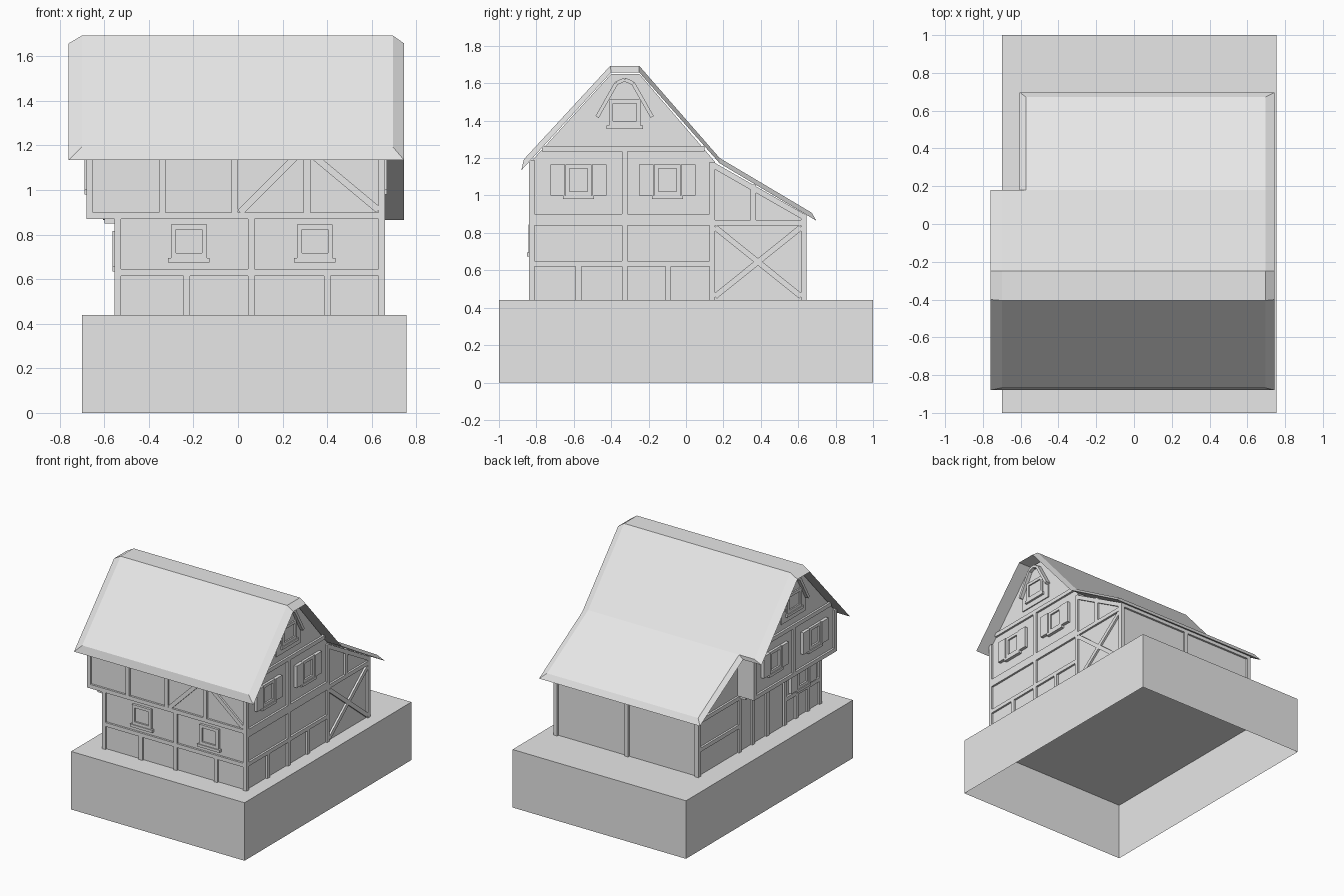
import bpy, bmesh
from mathutils import Vector

cube = bpy.data.objects.get("Cube")
if cube:
    bpy.data.objects.remove(cube, do_unlink=True)

GREY = (0.8, 0.8, 0.8, 1)
mat = bpy.data.materials.new("plain_grey")
mat.use_nodes = True
mat.diffuse_color = GREY
mat.node_tree.nodes["Principled BSDF"].inputs["Base Color"].default_value = GREY

# Each wall turns (across, up, outward) into a point
WALLS = {
    "front": lambda u, v, d: (u, -0.825 - d, v),
    "back": lambda u, v, d: (u, 0.63 + d, v),
    "right_side": lambda u, v, d: (0.645 + d, u, v),
    "left_upper": lambda u, v, d: (-0.665 - d, u, v),
    "left_lower": lambda u, v, d: (-0.54 - d, u, v),
}
BEAM = 0.015
T = 0.03


def finish(name, bm):
    bmesh.ops.recalc_face_normals(bm, faces=bm.faces)
    mesh = bpy.data.meshes.new(name)
    bm.to_mesh(mesh)
    bm.free()
    mesh.materials.append(mat)
    obj = bpy.data.objects.new(name, mesh)
    bpy.context.collection.objects.link(obj)
    return obj


def loft(bm, a, b):
    """Solid between two matching outlines."""
    va, vb = [bm.verts.new(p) for p in a], [bm.verts.new(p) for p in b]
    bm.faces.new(va)
    bm.faces.new(vb)
    for i in range(len(a)):
        j = (i + 1) % len(a)
        bm.faces.new((va[i], va[j], vb[j], vb[i]))


def plates(name, wall, shapes, depth, start=-0.01):
    bm, to = bmesh.new(), WALLS[wall]
    for pts in shapes:
        loft(bm, [to(u, v, start) for u, v in pts], [to(u, v, depth) for u, v in pts])
    return finish(wall + "_" + name, bm)


def rect(u0, u1, v0, v1):
    return [(u0, v0), (u1, v0), (u1, v1), (u0, v1)]


def stud(u, v0, v1):
    return rect(u - T / 2, u + T / 2, v0, v1)


def rail(v, u0, u1):
    return rect(u0, u1, v - T / 2, v + T / 2)


def bar(p, q, w=T):
    p, q = Vector(p), Vector(q)
    n = (q - p).normalized().orthogonal() * w / 2
    return [tuple(k) for k in (p + n, q + n, q - n, p - n)]


def prism(name, profile, x0, x1):
    bm = bmesh.new()
    loft(bm, [(x0, y, z) for y, z in profile], [(x1, y, z) for y, z in profile])
    return finish(name, bm)


def window(name, wall, u, v, w, h, shutters=False):
    f, a, b = 0.022, w / 2, h / 2
    plates(name + "_frame", wall, [
        rect(u - a, u - a + f, v - b, v + b), rect(u + a - f, u + a, v - b, v + b),
        rect(u - a + f, u + a - f, v - b, v - b + f), rect(u - a + f, u + a - f, v + b - f, v + b)], 0.018)
    plates(name + "_pane", wall, [rect(u - a + f, u + a - f, v - b + f, v + b - f)], 0.005)
    plates(name + "_sill", wall, [rect(u - a - 0.013, u + a + 0.013, v - b - 0.02, v - b)], 0.024)
    if shutters:
        plates(name + "_shutters", wall, [
            rect(u - a - 0.08, u - a - 0.003, v - b, v + b),
            rect(u + a + 0.003, u + a + 0.08, v - b, v + b)], 0.024)


# Plinth: an open-bottomed box
bm = bmesh.new()
bmesh.ops.create_cube(bm, size=1)
for v in bm.verts:
    v.co = (0.0275 + v.co.x * 1.455, v.co.y * 2, 0.22 + v.co.z * 0.44)
under = [f for f in bm.faces if f.calc_center_median().z < 0.01]
bmesh.ops.delete(bm, geom=under, context="FACES_ONLY")
finish("plinth", bm)

# Wall bodies
prism("lower_storey", rect(-0.825, 0.15, 0.44, 0.88), -0.54, 0.645)
prism("upper_storey", [(-0.825, 0.87), (0.155, 0.87), (0.155, 1.18), (-0.25, 1.65),
                       (-0.4, 1.65), (-0.825, 1.185)], -0.665, 0.645)
prism("lean_to", [(0.14, 0.44), (0.63, 0.44), (0.63, 0.9), (0.14, 1.18)], -0.54, 0.645)


# Roof slabs with a bevelled rim
def roof(name, low, high, low_x, high_x):
    bm = bmesh.new()
    rings = [[bm.verts.new((x, y, z)) for y, z in prof]
             for prof, x in ((low, low_x[0]), (high, high_x[0]), (high, high_x[1]), (low, low_x[1]))]
    for a, b in zip(rings, rings[1:] + rings[:1]):
        for i in range(len(low) - 1):
            bm.faces.new((a[i], a[i + 1], b[i + 1], b[i]))
    for end in (0, -1):
        bm.faces.new([r[end] for r in rings])
    finish(name, bm)


roof("main_roof", [(-0.88, 1.135), (-0.4, 1.658), (-0.25, 1.658), (0.18, 1.172)],
     [(-0.867, 1.193), (-0.405, 1.693), (-0.25, 1.693), (0.18, 1.2)], (-0.76, 0.745), (-0.7, 0.695))
roof("lean_to_roof", [(0.18, 1.172), (0.697, 0.865)], [(0.18, 1.2), (0.672, 0.908)],
     (-0.605, 0.745), (-0.572, 0.695))

# Front timber and windows
plates("lower_timber", "front",
       [stud(-0.54, 0.44, 0.87), stud(0.645, 0.44, 0.87), rail(0.63, -0.54, 0.645),
        stud(0.06, 0.645, 0.87)] + [stud(u, 0.44, 0.62) for u in (-0.23, 0.06, 0.4)], BEAM)
plates("upper_timber", "front",
       [rail(0.885, -0.68, 0.66), bar((0.01, 0.9), (0.28, 1.17)), bar((0.33, 1.16), (0.63, 0.91))]
       + [stud(u, 0.87, 1.19) for u in (-0.665, -0.34, -0.015, 0.31, 0.645)], BEAM)
for i, u in enumerate((-0.22, 0.345)):
    window("window_%d" % (i + 1), "front", u, 0.77, 0.16, 0.15)

# Both gables share the same upper timber, windows and arched hood
MID = -0.328
for wall in ("right_side", "left_upper"):
    plates("gable_timber", wall,
           [rail(0.885, -0.84, 0.155), rail(1.25, -0.77, 0.1), stud(-0.825, 0.87, 1.19),
            stud(MID, 0.88, 1.25), stud(0.14, 0.87, 1.18)], BEAM)
    for i, u in enumerate((-0.575, -0.1)):
        window("gable_window_%d" % (i + 1), wall, u, 1.083, 0.14, 0.165, True)
    window("attic_window", wall, MID, 1.445, 0.17, 0.14)
    plates("attic_panel", wall, [[(MID + a, z) for a, z in (
        (-0.145, 1.315), (0.145, 1.315), (0.145, 1.42), (0.045, 1.605), (-0.045, 1.605), (-0.145, 1.42))]], 0.008)
    arch = [(MID + a, z) for a, z in ((-0.147, 1.42), (-0.045, 1.6), (0, 1.62), (0.045, 1.6), (0.147, 1.42))]
    plates("attic_hood", wall, [bar(p, q, 0.02) for p, q in zip(arch, arch[1:])], 0.035)

# Right lower timber, with the cross-braced lean-to
plates("lower_timber", "right_side",
       [rail(0.635, -0.84, 0.14), rail(0.855, -0.84, 0.63), stud(-0.825, 0.44, 0.87),
        stud(0.14, 0.44, 0.88), stud(MID, 0.65, 0.85)]
       + [stud(u, 0.44, 0.63) for u in (-0.575, MID, -0.095)], BEAM)
plates("lean_to_timber", "right_side",
       [stud(0.63, 0.44, 0.9), stud(0.36, 0.86, 1.06), bar((0.155, 0.46), (0.615, 0.83)),
        bar((0.155, 0.83), (0.615, 0.46)), bar((0.14, 1.165), (0.63, 0.885))], BEAM)

# Left lower timber, door, window and overhang brackets
plates("timber", "left_lower",
       [rail(0.855, -0.84, 0.63), rail(0.63, -0.84, -0.4), rail(0.64, 0.14, 0.63),
        stud(0.63, 0.44, 0.9), bar((0.14, 1.165), (0.63, 0.885))]
       + [stud(u, 0.44, 0.87) for u in (-0.825, -0.4, -0.19, -0.02, 0.14)]
       + [stud(u, 0.44, 0.63) for u in (-0.68, -0.54)], BEAM)
plates("door", "left_lower", [rect(-0.375, -0.21, 0.44, 0.81)], 0.008)
window("window", "left_lower", -0.61, 0.735, 0.14, 0.16, True)
plates("brackets", "left_lower", [rect(u - T / 2, u + T / 2, 0.85, 0.875) for u in (-0.81, -0.4, -0.02, 0.13)], 0.06)

# Back timber on the lean-to
plates("timber", "back", [stud(u, 0.44, 0.9) for u in (-0.54, 0.05, 0.645)] + [rail(0.885, -0.55, 0.655)], BEAM)
